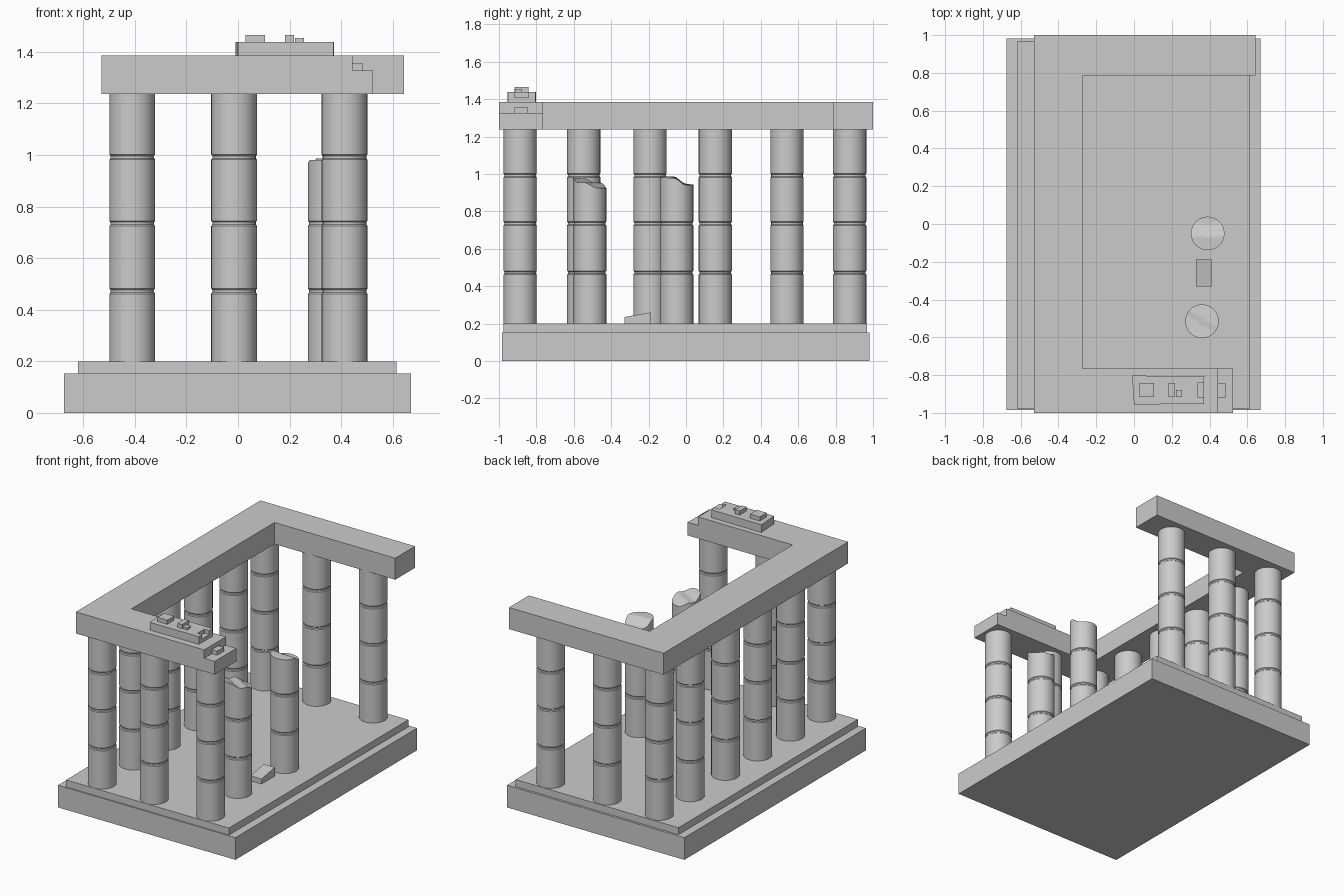
import bpy, bmesh, math

cube = bpy.data.objects.get("Cube")
if cube:
    bpy.data.objects.remove(cube, do_unlink=True)

stone = bpy.data.materials.new("grey stone")
stone.use_nodes = True
GREY = (0.6, 0.6, 0.6, 1)
stone.diffuse_color = GREY
stone.node_tree.nodes["Principled BSDF"].inputs["Base Color"].default_value = GREY


def finish(name, bm):
    bmesh.ops.recalc_face_normals(bm, faces=bm.faces)
    mesh = bpy.data.meshes.new(name)
    bm.to_mesh(mesh)
    bm.free()
    mesh.materials.append(stone)
    ob = bpy.data.objects.new(name, mesh)
    bpy.context.collection.objects.link(ob)
    return ob


def prism(name, outline, z0, z1):
    """Extrude a plan outline between two heights."""
    bm = bmesh.new()
    face = bm.faces.new([bm.verts.new((x, y, z0)) for x, y in outline])
    top = bmesh.ops.extrude_face_region(bm, geom=[face])["geom"]
    for v in top:
        if isinstance(v, bmesh.types.BMVert):
            v.co.z = z1
    return finish(name, bm)


def box(name, x0, x1, y0, y1, z0, z1):
    return prism(name, [(x0, y0), (x1, y0), (x1, y1), (x0, y1)], z0, z1)


def activate(ob):
    bpy.ops.object.select_all(action='DESELECT')
    ob.select_set(True)
    bpy.context.view_layer.objects.active = ob


def cut(ob, cutter):
    mod = ob.modifiers.new("cut", 'BOOLEAN')
    mod.operation, mod.solver, mod.object = 'DIFFERENCE', 'EXACT', cutter
    activate(ob)
    bpy.ops.object.modifier_apply(modifier=mod.name)
    bpy.data.objects.remove(cutter, do_unlink=True)


RADIUS, FLOOR, BEAM_Z, TOP = 0.089, 0.2, 1.237, 1.385
JOINTS = (0.472, 0.735, 0.992)
SIDES = 32


def column(name, cx, cy, top=lambda u, v: BEAM_Z, limit=BEAM_Z):
    """Stacked drums with recessed joints; top(u, v) gives the cap height."""
    rings = [(1, FLOOR)]
    for z in JOINTS:
        if z < limit:
            rings += [(1, z - 0.010), (0.95, z - 0.005), (0.95, z + 0.005), (1, z + 0.010)]
    rings += [(s, None) for s in (1, 0.75, 0.5, 0.25)]
    bm = bmesh.new()
    loops = []
    for s, z in rings:
        loop = []
        for i in range(SIDES):
            a = math.tau * i / SIDES
            u, v = s * math.cos(a), s * math.sin(a)
            loop.append(bm.verts.new((cx + RADIUS * u, cy + RADIUS * v,
                                      top(u, v) if z is None else z)))
        loops.append(loop)
    for a, b in zip(loops, loops[1:]):
        for i in range(SIDES):
            j = (i + 1) % SIDES
            bm.faces.new((a[i], a[j], b[j], b[i]))
    bm.faces.new(loops[0])
    bm.faces.new(loops[-1])
    ob = finish(name, bm)
    activate(ob)
    bpy.ops.object.shade_smooth_by_angle(angle=math.radians(25))


# Stepped base
box("base_slab", -0.675, 0.67, -0.985, 0.982, 0, 0.152)
box("base_step", -0.62, 0.615, -0.977, 0.967, 0.152, FLOOR)

# Whole columns: full left row, plus the rest of the front and back rows
ROW_Y = (-0.887, -0.547, -0.192, 0.157, 0.54, 0.875)
for n, y in enumerate(ROW_Y):
    column(f"left_column_{n + 1}", -0.41, y)
for row, y in (("front", ROW_Y[0]), ("back", ROW_Y[-1])):
    column(f"{row}_middle_column", -0.015, y)
    column(f"{row}_right_column", 0.413, y)


# Broken columns
def slanted_break(u, v):
    return 0.953 - 0.022 * v - 0.012 * u + 0.007 * math.sin(5 * v + 3 * u)


def scooped_break(u, v):
    t = min(1, max(0, (v + 0.2) / 0.8))
    return 0.983 - 0.04 * t * t * (3 - 2 * t) - 0.004 * u


column("broken_front_column", 0.36, -0.515, slanted_break, 0.9)
column("broken_back_column", 0.39, -0.05, scooped_break, 0.9)

# Fallen wedge on the floor
wedge = box("fallen_wedge", 0.327, 0.41, -0.33, -0.187, FLOOR, 0.26)
for v in wedge.data.vertices:
    if v.co.z > 0.25 and v.co.y < -0.3:
        v.co.z = 0.235

# Three-sided beam with a stepped broken end at the front
beam = prism("beam", [(-0.53, -1), (0.523, -1), (0.523, -0.765), (-0.273, -0.765),
                      (-0.273, 0.785), (0.643, 0.785), (0.643, 1), (-0.53, 1)], BEAM_Z, TOP)
cut(beam, box("cutter", 0.444, 0.6, -1.1, -0.7, 1.327, 1.5))
box("beam_end_stub", 0.444, 0.484, -0.918, -0.845, 1.327, 1.355)

# Remnant of the upper course with a notched end and loose stubs
slab = prism("upper_slab", [(0, -0.955), (0.37, -0.953), (0.372, -0.805), (-0.01, -0.803)],
             TOP, 1.438)
cut(slab, box("cutter", 0.335, 0.4, -0.917, -0.843, 1.41, 1.5))
box("large_stub", 0.03, 0.105, -0.917, -0.842, 1.438, 1.466)
box("narrow_stub", 0.182, 0.217, -0.917, -0.842, 1.438, 1.466)
box("small_stub", 0.222, 0.255, -0.915, -0.878, 1.438, 1.453)
